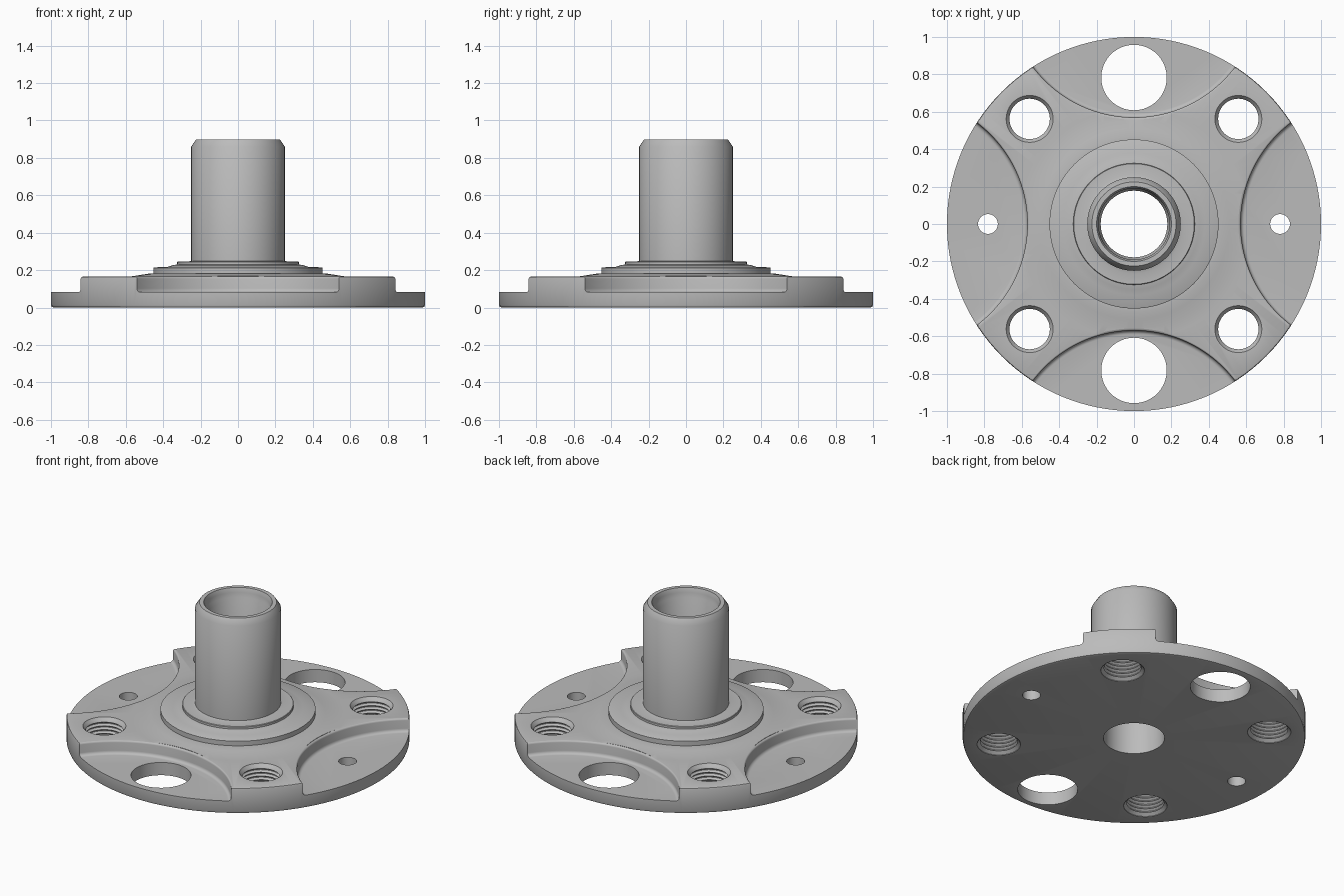
import bpy, bmesh, math

if "Cube" in bpy.data.objects:
    bpy.data.objects.remove(bpy.data.objects["Cube"])


def lathe(name, profile, n, at=(0, 0), closed=False):
    """Turn an (r, z) profile around a vertical axis; open profiles get capped."""
    bm = bmesh.new()
    rings = []
    for r, z in profile:
        rings.append([bm.verts.new((at[0] + r * math.cos(2 * math.pi * i / n),
                                    at[1] + r * math.sin(2 * math.pi * i / n), z))
                      for i in range(n)])
    count = len(rings)
    for k in range(count if closed else count - 1):
        a, b = rings[k], rings[(k + 1) % count]
        for i in range(n):
            j = (i + 1) % n
            bm.faces.new((a[i], a[j], b[j], b[i]))
    if not closed:
        bm.faces.new(rings[0][::-1])
        bm.faces.new(rings[-1])
    bmesh.ops.recalc_face_normals(bm, faces=bm.faces[:])
    me = bpy.data.meshes.new(name)
    bm.to_mesh(me)
    bm.free()
    ob = bpy.data.objects.new(name, me)
    bpy.context.collection.objects.link(ob)
    return ob


steel = bpy.data.materials.new("steel grey")
steel.diffuse_color = (0.5, 0.5, 0.5, 1)
steel.use_nodes = True
steel.node_tree.nodes["Principled BSDF"].inputs["Base Color"].default_value = steel.diffuse_color

# Hub: flange, stepped collar and hollow spigot in one turned profile
hub = lathe("wheel_hub_flange", [
    (0.178, 0), (0.985, 0), (0.996, 0.004), (1, 0.015),
    (1, 0.155), (0.997, 0.162), (0.99, 0.165),
    (0.62, 0.165), (0.56, 0.168), (0.51, 0.176), (0.47, 0.182), (0.452, 0.182),
    (0.452, 0.212), (0.447, 0.215), (0.38, 0.216), (0.35, 0.226), (0.325, 0.23),
    (0.325, 0.243), (0.322, 0.246), (0.265, 0.246), (0.25, 0.25),
    (0.25, 0.86), (0.225, 0.898), (0.2, 0.898), (0.19, 0.87), (0.19, 0.84),
    (0.178, 0.82)], 128, closed=True)
hub.data.materials.append(steel)

cutters = []

# Four scalloped pockets with rounded floor and lip
d, r, floor = 1.245, 0.675, 0.082
pocket = [(r - 0.02 + 0.02 * math.sin(a), floor + 0.02 - 0.02 * math.cos(a))
          for a in [math.radians(t) for t in (0, 22.5, 45, 67.5, 90)]]
pocket += [(r + 0.012 - 0.012 * math.cos(a), 0.154 + 0.012 * math.sin(a))
           for a in [math.radians(t) for t in (0, 30, 60, 90)]]
pocket.append((r + 0.012, 0.3))
for x, y in ((d, 0), (-d, 0), (0, d), (0, -d)):
    cutters.append(lathe("pocket_cutter", pocket, 160, (x, y)))

# Large access holes and small locating holes
for s in (-1, 1):
    cutters.append(lathe("access_hole_cutter", [(0.175, -0.1), (0.175, 0.3)], 64, (0, s * 0.783)))
    cutters.append(lathe("locating_hole_cutter", [(0.053, -0.1), (0.053, 0.3)], 32, (s * 0.781, 0)))

# Threaded bolt holes with countersunk ends
thread = [(0.127, -0.1), (0.127, 0.003), (0.108, 0.019)]
for k in range(5):
    z = 0.019 + k * 0.024
    thread += [(0.121, z + 0.010), (0.121, z + 0.014), (0.108, z + 0.024)]
thread += [(0.112, 0.148), (0.120, 0.156), (0.128, 0.169), (0.128, 0.3)]
for sx in (-1, 1):
    for sy in (-1, 1):
        cutters.append(lathe("bolt_hole_cutter", thread, 48, (sx * 0.558, sy * 0.562)))

for c in cutters:
    c.hide_render = True
    m = hub.modifiers.new("cut", 'BOOLEAN')
    m.operation = 'DIFFERENCE'
    m.solver = 'EXACT'
    m.object = c

# Bake the cuts and drop the cutters
bpy.context.view_layer.update()
deps = bpy.context.evaluated_depsgraph_get()
result = bpy.data.meshes.new_from_object(hub.evaluated_get(deps))
hub.modifiers.clear()
hub.data = result
for c in cutters:
    bpy.data.objects.remove(c, do_unlink=True)
hub.data.materials.clear()
hub.data.materials.append(steel)
for p in hub.data.polygons:
    p.material_index = 0

bpy.ops.object.select_all(action='DESELECT')
hub.select_set(True)
bpy.context.view_layer.objects.active = hub
bpy.ops.object.shade_smooth_by_angle(angle=math.radians(35))
